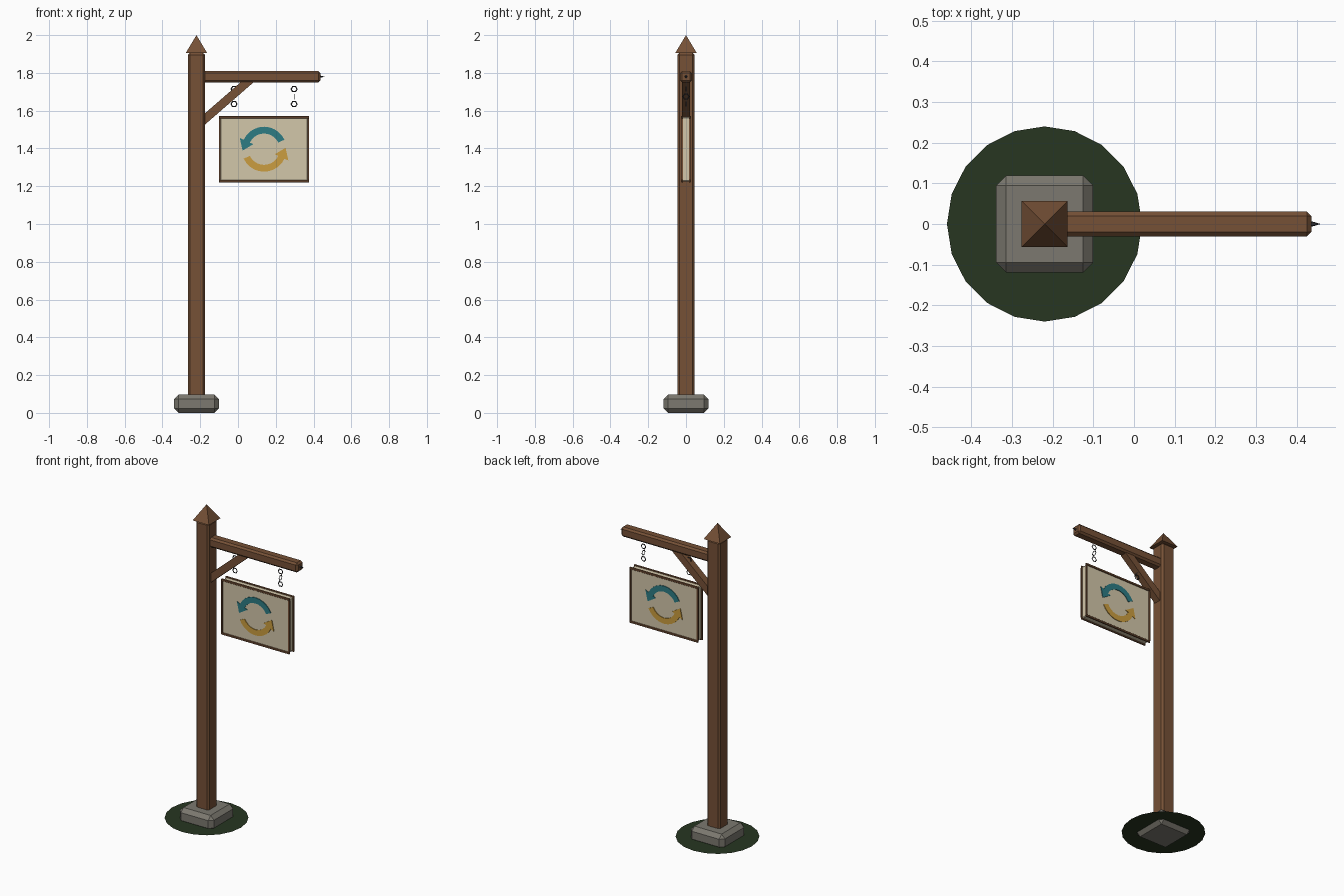
import bpy, bmesh
from math import radians, cos, sin, pi, sqrt
from mathutils import Matrix, Vector

if "Cube" in bpy.data.objects:
    bpy.data.objects.remove(bpy.data.objects["Cube"])


def mat(name, r, g, b):
    m = bpy.data.materials.new(name)
    m.diffuse_color = (r, g, b, 1)
    m.use_nodes = True
    m.node_tree.nodes["Principled BSDF"].inputs["Base Color"].default_value = m.diffuse_color
    return m


WOOD = mat("wood", 0.18, 0.082, 0.037)
STONE = mat("stone", 0.2, 0.19, 0.16)
CREAM = mat("parchment", 0.65, 0.57, 0.4)
TEAL = mat("teal", 0.026, 0.2, 0.23)
GOLD = mat("gold", 0.6, 0.34, 0.05)
GRASS = mat("grass", 0.02, 0.037, 0.015)
METAL = mat("iron", 0.04, 0.04, 0.045)


def finish(name, bm, material):
    me = bpy.data.meshes.new(name)
    bmesh.ops.recalc_face_normals(bm, faces=bm.faces)
    bm.to_mesh(me)
    bm.free()
    me.materials.append(material)
    ob = bpy.data.objects.new(name, me)
    bpy.context.collection.objects.link(ob)
    return ob


def box(name, lo, hi, material, bevel=0.0, tilt=0.0):
    """Chamfered box between two corners, tilted about its centre in the xz plane."""
    lo, hi = Vector(lo), Vector(hi)
    bm = bmesh.new()
    bmesh.ops.create_cube(bm, size=1)
    bmesh.ops.scale(bm, vec=hi - lo, verts=bm.verts)
    if bevel:
        bmesh.ops.bevel(bm, geom=bm.edges[:], offset=bevel, segments=1, affect='EDGES')
    bm.transform(Matrix.Translation((lo + hi) / 2) @ Matrix.Rotation(-tilt, 4, 'Y'))
    return finish(name, bm, material)


def cone(name, sides, radius, height, matrix, material):
    bm = bmesh.new()
    bmesh.ops.create_cone(bm, cap_ends=True, segments=sides, radius1=radius,
                          radius2=0, depth=height)
    bm.transform(matrix)
    return finish(name, bm, material)


PX = -0.22  # post centre

# Ground patch, footing stone and post
bm = bmesh.new()
bmesh.ops.create_circle(bm, cap_ends=True, segments=20, radius=0.24)
bm.transform(Matrix.Translation((PX, 0, 0.022)))
finish("grass_patch", bm, GRASS)
box("base_stone", (PX - 0.119, -0.119, 0), (PX + 0.119, 0.119, 0.097), STONE, 0.024)
box("post", (PX - 0.046, -0.046, 0.0), (PX + 0.046, 0.046, 1.905), WOOD, 0.011)
cone("post_cap", 4, 0.057 * sqrt(2), 0.095,
     Matrix.Translation((PX, 0, 1.9525)) @ Matrix.Rotation(pi / 4, 4, 'Z'), WOOD)

# Arm, iron tip and diagonal brace
box("arm", (-0.2, -0.031, 1.75), (0.436, 0.031, 1.811), WOOD, 0.011)
cone("arm_tip", 6, 0.009, 0.03,
     Matrix.Translation((0.444, 0, 1.78)) @ Matrix.Rotation(pi / 2, 4, 'Y'), METAL)
BX, BZ = -0.067, 1.65
box("brace", (BX - 0.175, -0.022, BZ - 0.0225), (BX + 0.175, 0.022, BZ + 0.0225),
    WOOD, 0, radians(41))


# Chains: thin hexagonal links, each turned a quarter from the last
def link(name, x, z, turn):
    bm = bmesh.new()
    n, m = 6, 4
    rings = []
    for i in range(n):
        a = 2 * pi * i / n
        rings.append([bm.verts.new((cos(a) * (0.0155 + 0.0035 * cos(j * pi / 2)),
                                    0.0015 * sin(j * pi / 2),
                                    sin(a) * (0.0155 + 0.0035 * cos(j * pi / 2))))
                      for j in range(m)])
    for i in range(n):
        p, q = rings[i], rings[(i + 1) % n]
        for j in range(m):
            k = (j + 1) % m
            bm.faces.new((p[j], p[k], q[k], q[j]))
    bm.transform(Matrix.Translation((x, 0, z)) @ Matrix.Rotation(turn, 4, 'Z'))
    finish(name, bm, METAL)


for side, x in (("inner", -0.021), ("outer", 0.297)):
    for i in range(3):
        link(f"{side}_chain_link_{i + 1}", x, 1.714 - 0.0395 * i, (i % 2) * pi / 2)

# Sign board with a frame on each face
CX, CZ = 0.138, 1.396
HW, HH, RAIL = 0.239, 0.176, 0.013
box("sign_board", (CX - HW + 0.006, -0.02, CZ - HH + 0.006),
    (CX + HW - 0.006, 0.02, CZ + HH - 0.006), CREAM, 0.005)
for face, s in (("front", -1), ("back", 1)):
    y0, y1 = sorted((s * 0.016, s * 0.026))
    for n, t in (("bottom", -1), ("top", 1)):
        a, b = sorted((CZ + t * HH, CZ + t * (HH - RAIL)))
        box(f"{face}_{n}_rail", (CX - HW, y0, a), (CX + HW, y1, b), WOOD, 0.002)
    for n, t in (("left", -1), ("right", 1)):
        a, b = sorted((CX + t * HW, CX + t * (HW - 0.009)))
        box(f"{face}_{n}_stile", (a, y0, CZ - HH + RAIL), (b, y1, CZ + HH - RAIL), WOOD)


# Curved arrows: arc band and triangular head, repeated by half turns
def arrow(name, spin, behind, material):
    bm = bmesh.new()
    steps, a0, a1 = 10, radians(25), radians(155)

    def pt(r, a, along=0.0):
        return bm.verts.new((r * cos(a) - along * sin(a), -0.0195, r * sin(a) + along * cos(a)))

    rows = [(pt(0.083, a), pt(0.119, a))
            for a in (a0 + (a1 - a0) * i / steps for i in range(steps + 1))]
    for (p, q), (r, s) in zip(rows, rows[1:]):
        bm.faces.new((p, q, s, r))
    p, q = rows[-1]
    bm.faces.new((pt(0.063, a1), p, q, pt(0.142, a1), pt(0.1, a1, 0.055)))
    ext = bmesh.ops.extrude_face_region(bm, geom=bm.faces[:])
    bmesh.ops.translate(bm, vec=(0, -0.0045, 0),
                        verts=[v for v in ext["geom"] if isinstance(v, bmesh.types.BMVert)])
    bm.transform(Matrix.Translation((CX, 0, CZ)) @ Matrix.Rotation(behind, 4, 'Z')
                 @ Matrix.Rotation(spin, 4, 'Y'))
    finish(name, bm, material)


for face, turn in (("front", 0), ("back", pi)):
    arrow(f"{face}_upper_arrow", 0, turn, TEAL)
    arrow(f"{face}_lower_arrow", pi, turn, GOLD)
